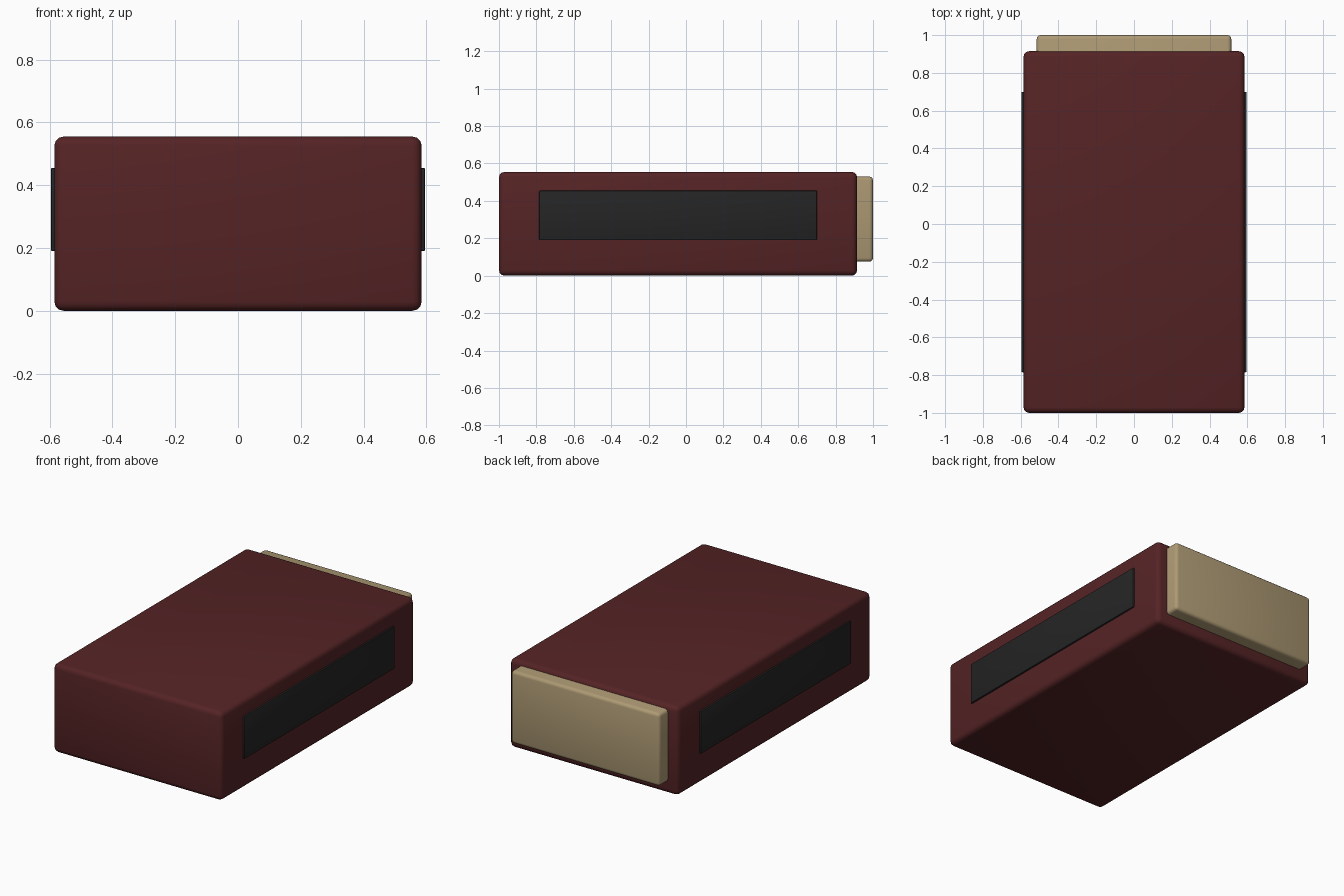
import bpy
import math

if "Cube" in bpy.data.objects:
    bpy.data.objects.remove(bpy.data.objects["Cube"])


def material(name, rgb):
    m = bpy.data.materials.new(name)
    m.diffuse_color = (*rgb, 1.0)
    m.use_nodes = True
    m.node_tree.nodes["Principled BSDF"].inputs["Base Color"].default_value = m.diffuse_color
    return m


def box(name, low, high, mat, radius, segments=3):
    """Rounded box spanning two opposite corners."""
    centre = [(a + b) / 2 for a, b in zip(low, high)]
    bpy.ops.mesh.primitive_cube_add(size=1, location=centre)
    ob = bpy.context.object
    ob.name = name
    ob.scale = [b - a for a, b in zip(low, high)]
    bpy.ops.object.transform_apply(location=False, rotation=False, scale=True)
    bevel = ob.modifiers.new("rounded_edges", 'BEVEL')
    bevel.width = radius
    bevel.segments = segments
    bpy.ops.object.modifier_apply(modifier=bevel.name)
    bpy.ops.object.shade_smooth_by_angle(angle=math.radians(35))
    ob.data.materials.append(mat)
    return ob


maroon = material("dark_maroon", (0.091, 0.017, 0.0185))
tan = material("tan_card", (0.42, 0.323, 0.175))
charcoal = material("charcoal", (0.018, 0.018, 0.018))

# Outer sleeve
box("sleeve", (-0.585, -1.0, 0.0), (0.585, 0.915, 0.555), maroon, 0.03)

# Inner tray sticking out of the back
box("tray", (-0.515, -0.85, 0.075), (0.515, 1.0, 0.53), tan, 0.02)

# Thin rough strips on both sides
for side, label in ((1, "right"), (-1, "left")):
    xs = sorted((side * 0.573, side * 0.596))
    box(label + "_strip", (xs[0], -0.785, 0.19), (xs[1], 0.70, 0.455), charcoal, 0.005, 2)
